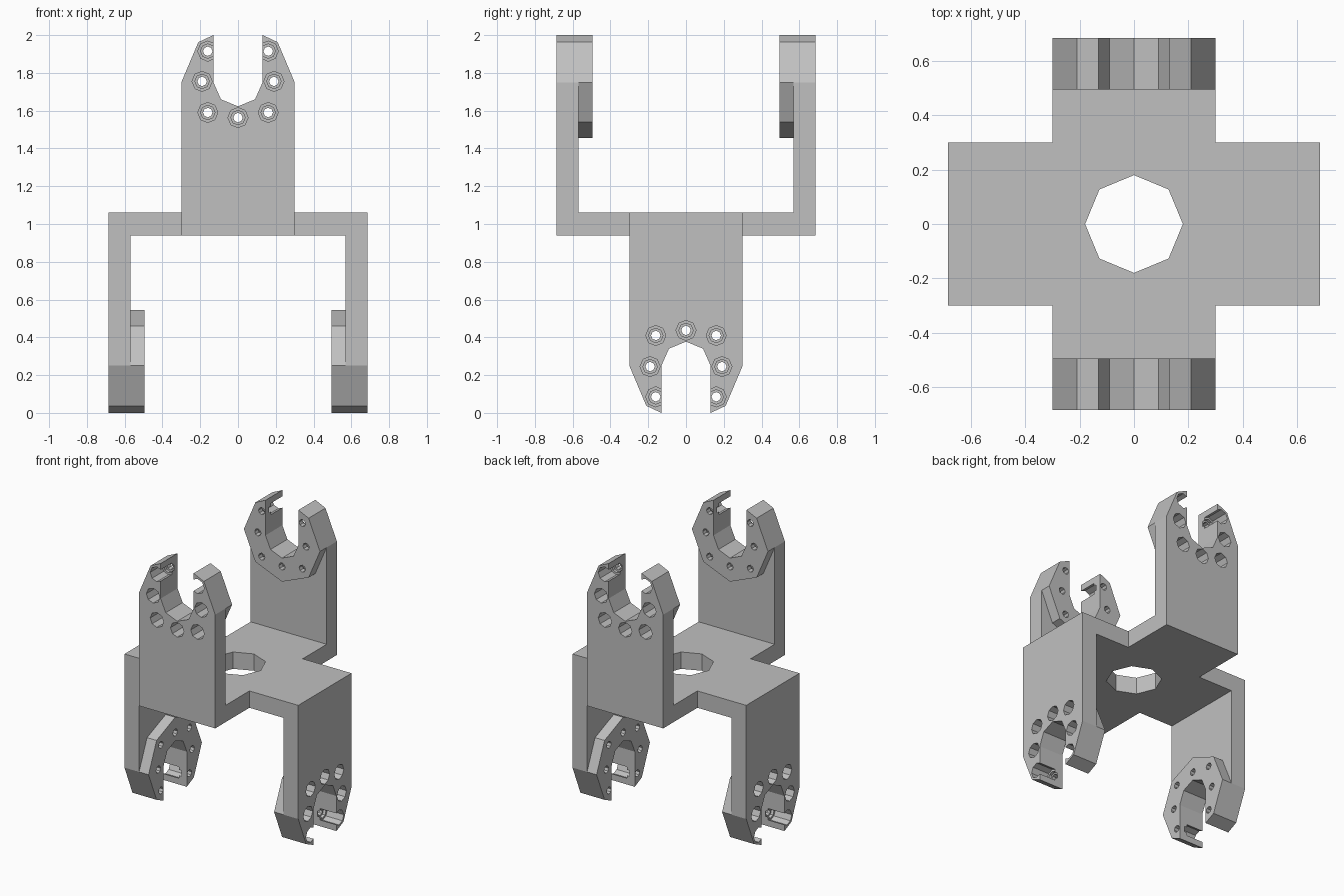
import bpy, bmesh
from math import cos, sin, pi, radians
from mathutils import Matrix, Vector

default = bpy.data.objects.get("Cube")
if default:
    bpy.data.objects.remove(default, do_unlink=True)

GREY = (0.53, 0.53, 0.53, 1.0)
metal = bpy.data.materials.new("light_grey")
metal.use_nodes = True
metal.diffuse_color = GREY
metal.node_tree.nodes["Principled BSDF"].inputs["Base Color"].default_value = GREY


def add_object(name, mesh):
    obj = bpy.data.objects.new(name, mesh)
    bpy.context.scene.collection.objects.link(obj)
    return obj


def loft(name, stacks):
    """Closed solids, each a stack of equal-length rings of points."""
    bm = bmesh.new()
    for rings in stacks:
        loops = [[bm.verts.new(p) for p in ring] for ring in rings]
        for a, b in zip(loops, loops[1:]):
            for i in range(len(a)):
                j = (i + 1) % len(a)
                bm.faces.new((a[i], a[j], b[j], b[i]))
        bm.faces.new(loops[0][::-1])
        bm.faces.new(loops[-1])
    bmesh.ops.recalc_face_normals(bm, faces=bm.faces)
    mesh = bpy.data.meshes.new(name)
    bm.to_mesh(mesh)
    bm.free()
    mesh.materials.append(metal)
    return add_object(name, mesh)


def octagon(radius):
    return [(radius * cos(k * pi / 4), radius * sin(k * pi / 4)) for k in range(8)]


def mirrored(half):
    return half + [(-x, z) for x, z in reversed(half) if x > 0]


def slab(name, outline, y0, y1):
    return loft(name, [[[(x, y, z) for x, z in outline] for y in (y0, y1)]])


def cut(obj, cutter):
    mod = obj.modifiers.new("cut", "BOOLEAN")
    mod.operation = "DIFFERENCE"
    mod.solver = "EXACT"
    mod.object = cutter
    bpy.context.view_layer.update()
    result = obj.evaluated_get(bpy.context.evaluated_depsgraph_get())
    mesh = bpy.data.meshes.new_from_object(result)
    obj.modifiers.clear()
    obj.data = mesh


W, L = 0.30, 0.685          # half width and half length of the cross
LOW, HIGH = 0.94, 1.06      # cross plate heights
INNER, BOSS = 0.57, 0.495   # inner faces of the upright and of its boss

# Cross-shaped centre plate with an eight-sided hole
corner = [(W, L), (W, W), (L, W)]
cross = [(x, y) for x, y in corner]
cross += [(x, -y) for x, y in reversed(corner)]
cross += [(-x, -y) for x, y in corner]
cross += [(-x, y) for x, y in reversed(corner)]
plate = loft("centre_plate", [[[(x, y, z) for x, y in cross] for z in (LOW, HIGH)]])
drill = loft("centre_cutter", [[[(x, y, z) for x, y in octagon(0.18)] for z in (0.8, 1.2)]])
cut(plate, drill)
bpy.data.objects.remove(drill, do_unlink=True)

# Upright and raised ring, both open at the end for the slot
prong = [(W, 1.75), (0.21, 1.963), (0.13, 2.0), (0.13, 1.75), (0.09, 1.66), (0, 1.623)]
upright = slab("front_arm", mirrored([(W, HIGH)] + prong), -L, -INNER)
ring = slab("front_arm_ring", mirrored([(0, 1.455), (0.21, 1.54)] + prong), -INNER, -BOSS)

# Stepped bolt holes: wide from outside, narrow through the ring
steps = [(-0.8, 0.053), (-0.555, 0.053), (-0.555, 0.038),
         (-0.535, 0.038), (-0.535, 0.025), (-0.4, 0.025)]
bolts = mirrored([(0, 1.563), (0.16, 1.59), (0.19, 1.755), (0.16, 1.915)])
drill = loft("bolt_cutter", [
    [[(cx + x, y, cz + z) for x, z in octagon(r)] for y, r in steps]
    for cx, cz in bolts])
for part in (upright, ring):
    cut(part, drill)
bpy.data.objects.remove(drill, do_unlink=True)

# Repeat the arm: one more upward, and two hanging a quarter turn round
centre = Matrix.Translation(Vector((0, 0, 1)))
flip = centre @ Matrix.Rotation(pi, 4, "X") @ centre.inverted()
for side, angle, base in (("back", 180, Matrix()), ("left", -90, flip), ("right", 90, flip)):
    for part, suffix in ((upright, "arm"), (ring, "arm_ring")):
        copy = add_object(side + "_" + suffix, part.data)
        copy.matrix_world = Matrix.Rotation(radians(angle), 4, "Z") @ base
